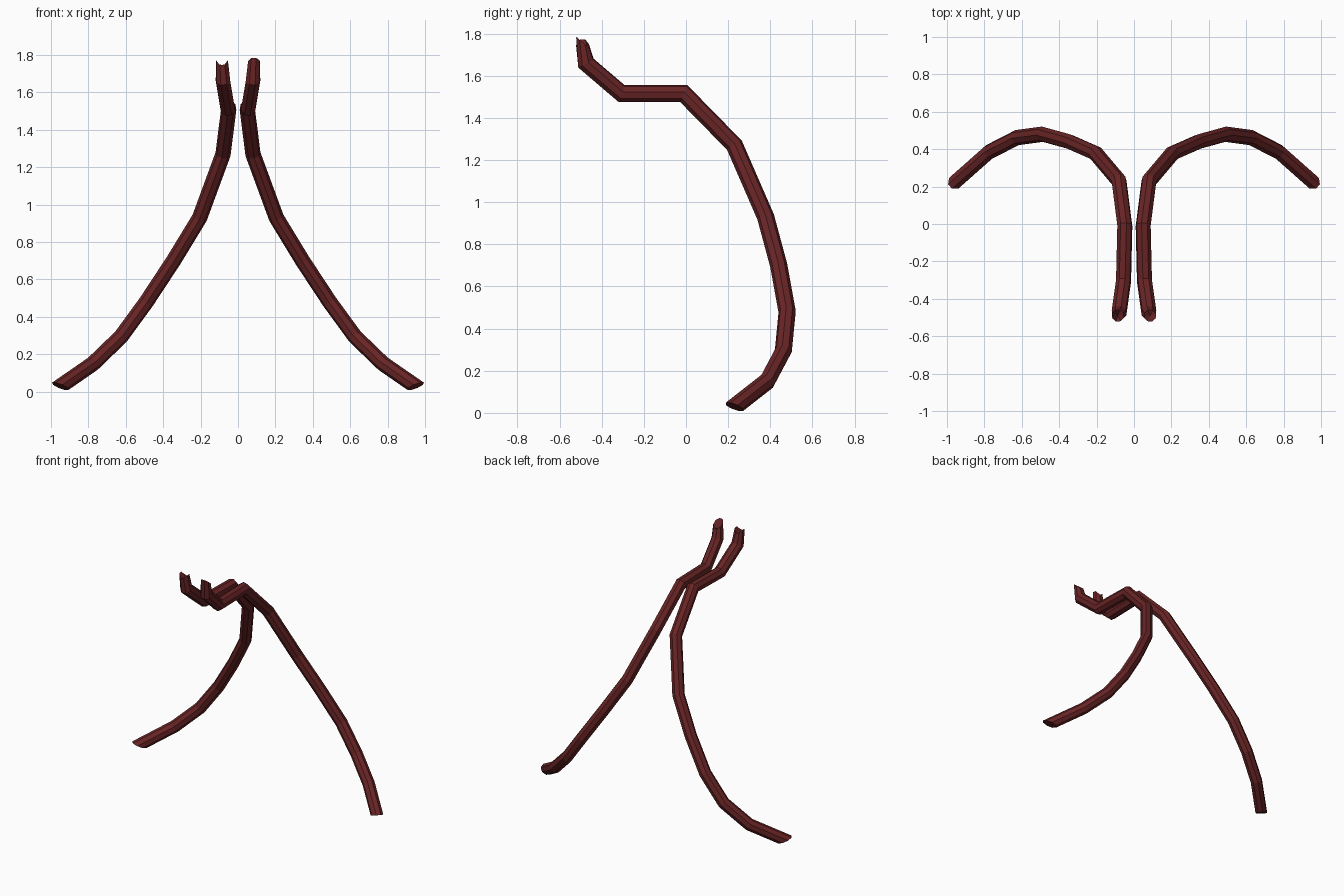
import bpy, bmesh
from math import pi, cos, sin
from mathutils import Vector

default = bpy.data.objects.get("Cube")
if default:
    bpy.data.objects.remove(default, do_unlink=True)

# Dark red material
red = bpy.data.materials.new("dark_red")
red.use_nodes = True
colour = (0.14, 0.018, 0.019, 1)
red.diffuse_color = colour
red.node_tree.nodes["Principled BSDF"].inputs["Base Color"].default_value = colour

SIDES, RADIUS = 8, 0.041

# Centre line of the left strand, from its foot to its raised tip
PATH = [Vector(p) for p in (
    (0.95, 0.23, 0.029), (0.775, 0.385, 0.15), (0.625, 0.462, 0.295),
    (0.49, 0.48, 0.48), (0.345, 0.44, 0.70), (0.205, 0.378, 0.93),
    (0.08, 0.23, 1.27), (0.049, -0.01, 1.515), (0.056, -0.305, 1.515),
    (0.08, -0.475, 1.66), (0.086, -0.49, 1.755))]
FOOT_NORMAL = Vector((0.3, -0.27, -0.92))


def slide(point, direction, centre, normal):
    """Move a point along a direction until it lies on a plane."""
    return point + direction * ((centre - point).dot(normal) / direction.dot(normal))


def forked(x, y):
    """Two side prongs with a dip between them."""
    return 0.045 * abs(x) - 0.025


def scooped(x, y):
    """High front lip and a low back."""
    return 0.004 - 0.028 * y


def strand(name, side, tip_shape):
    path = [Vector((p.x * side, p.y, p.z)) for p in PATH]
    foot_normal = Vector((FOOT_NORMAL.x * side, FOOT_NORMAL.y, FOOT_NORMAL.z))
    steps = [(b - a).normalized() for a, b in zip(path, path[1:])]
    # Mitre plane at each bend
    normals = [foot_normal] + [a + b for a, b in zip(steps, steps[1:])] + [steps[-1]]

    across = steps[0].cross(Vector((0, 0, 1))).normalized()
    up = across.cross(steps[0])
    ring = []
    for i in range(SIDES):
        a = 2 * pi * (i + 0.5) / SIDES
        ring.append(path[0] + RADIUS * (across * cos(a) + up * sin(a)))
    ring = [slide(p, steps[0], path[0], foot_normal) for p in ring]

    bm = bmesh.new()
    loops = [[bm.verts.new(p) for p in ring]]
    for step, centre, normal in zip(steps, path[1:], normals[1:]):
        ring = [slide(p, step, centre, normal) for p in ring]
        loops.append([bm.verts.new(p) for p in ring])

    # Narrow the tip and shape its broken rim
    for v in loops[-1]:
        offset = (v.co - path[-1]) / RADIUS
        v.co = path[-1].lerp(v.co, 0.82)
        v.co.z = path[-1].z + tip_shape(offset.x, offset.y)

    # Walls, flat foot and hollow tip
    for low, high in zip(loops, loops[1:]):
        for i in range(SIDES):
            j = (i + 1) % SIDES
            bm.faces.new((low[i], low[j], high[j], high[i]))
    bm.faces.new(loops[0][::-1])
    hollow = bm.verts.new(path[-1] - Vector((0, 0, 0.035)))
    for i in range(SIDES):
        bm.faces.new((loops[-1][i], loops[-1][(i + 1) % SIDES], hollow))
    bmesh.ops.recalc_face_normals(bm, faces=bm.faces)

    mesh = bpy.data.meshes.new(name)
    bm.to_mesh(mesh)
    bm.free()
    mesh.materials.append(red)
    bpy.context.collection.objects.link(bpy.data.objects.new(name, mesh))


strand("left_strand", 1, scooped)
strand("right_strand", -1, forked)
